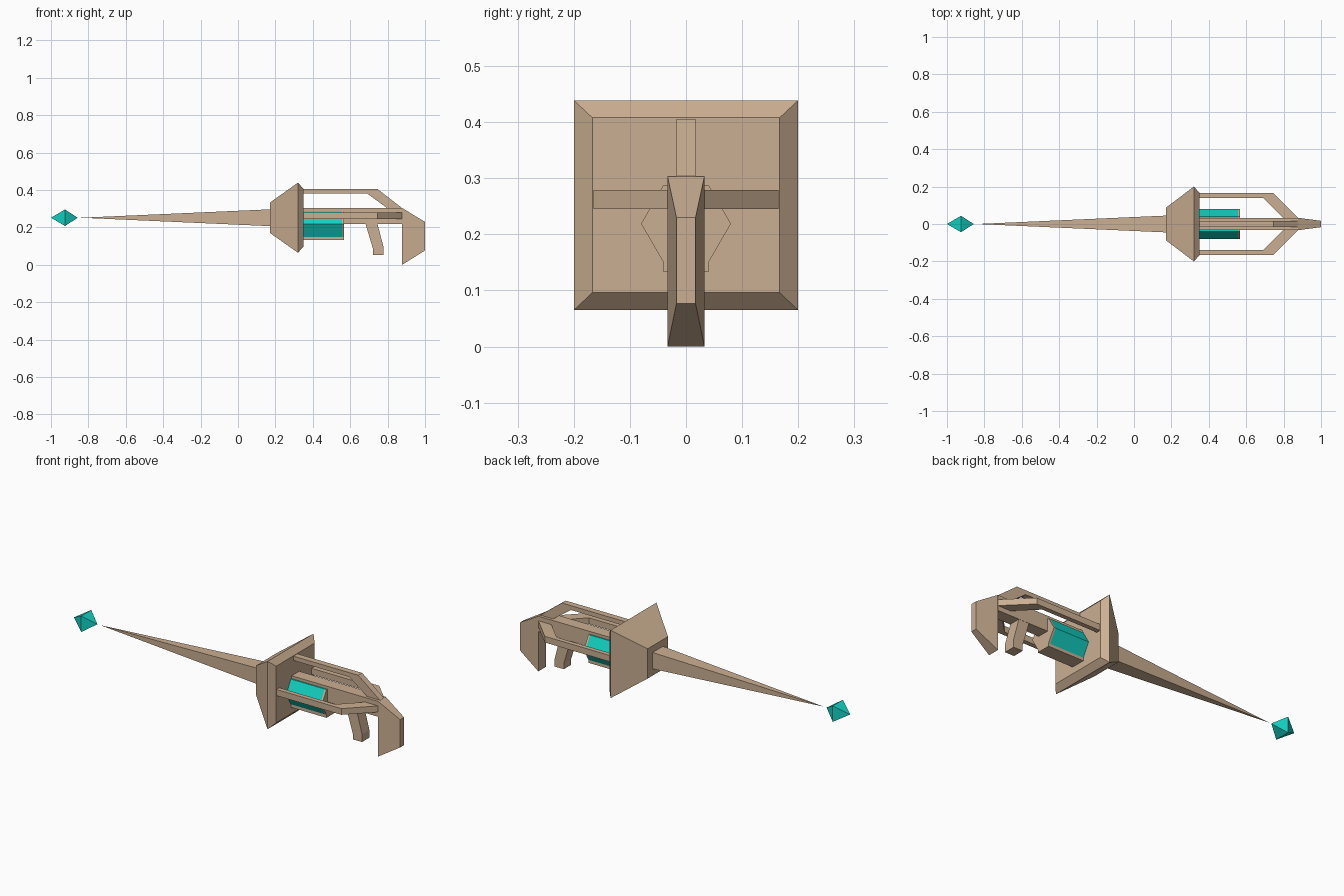
import bpy
import bmesh
from math import cos, sin, pi

if "Cube" in bpy.data.objects:
    bpy.data.objects.remove(bpy.data.objects["Cube"], do_unlink=True)


def material(name, color):
    m = bpy.data.materials.new(name)
    m.use_nodes = True
    m.diffuse_color = (*color, 1)
    m.node_tree.nodes["Principled BSDF"].inputs["Base Color"].default_value = (*color, 1)
    return m


tan = material("tan", (0.60, 0.43, 0.29))
teal = material("teal", (0.006, 0.64, 0.54))
AXIS_Z = 0.252


def finish(name, bm, mat):
    bmesh.ops.remove_doubles(bm, verts=bm.verts, dist=0.0001)
    bmesh.ops.recalc_face_normals(bm, faces=bm.faces)
    mesh = bpy.data.meshes.new(name)
    bm.to_mesh(mesh)
    bm.free()
    mesh.materials.append(mat)
    obj = bpy.data.objects.new(name, mesh)
    bpy.context.collection.objects.link(obj)
    return obj


def loft(name, sections, mat):
    """Rectangular sections (x, half width, z low, z high) joined along x."""
    bm = bmesh.new()
    rings = [[bm.verts.new((x, y, z)) for y, z in ((-w, lo), (w, lo), (w, hi), (-w, hi))]
             for x, w, lo, hi in sections]
    for a, b in zip(rings, rings[1:]):
        for i in range(4):
            j = (i + 1) % 4
            bm.faces.new((a[i], a[j], b[j], b[i]))
    bm.faces.new(rings[0])
    bm.faces.new(rings[-1])
    bmesh.ops.dissolve_degenerate(bm, edges=bm.edges, dist=0.0001)
    return finish(name, bm, mat)


def prism(name, outline, plane, low, high, mat):
    """Outline extruded at right angles to its plane."""
    place = {"xz": lambda u, v, d: (u, d, v),
             "xy": lambda u, v, d: (u, v, d),
             "yz": lambda u, v, d: (d, u, v)}[plane]
    bm = bmesh.new()
    a, b = ([bm.verts.new(place(u, v, d)) for u, v in outline] for d in (low, high))
    for i in range(len(a)):
        j = (i + 1) % len(a)
        bm.faces.new((a[i], a[j], b[j], b[i]))
    bm.faces.new(a)
    bm.faces.new(b)
    return finish(name, bm, mat)


def square(x, w, h=None):
    h = w if h is None else h
    return (x, w, AXIS_Z - h, AXIS_Z + h)


# Floating gem and long spike
loft("tip_gem", [square(-1, 0), square(-0.925, 0.044), square(-0.857, 0)], teal)
loft("spike", [square(-0.84, 0), square(0.175, 0.045)], tan)

# Flared guard
loft("guard", [square(0.172, 0.088, 0.082), square(0.32, 0.2, 0.187),
               square(0.35, 0.167, 0.156)], tan)

# Central body and tapered stock
loft("body", [(0.34, 0.033, 0.219, 0.304), (0.878, 0.033, 0.219, 0.304)], tan)
loft("stock", [(0.877, 0.033, 0, 0.304), (1, 0.017, 0.077, 0.23)], tan)

# Bent bars above and beside the body
prism("top_bar", [(0.34, 0.406), (0.745, 0.406), (0.877, 0.304), (0.797, 0.304),
                  (0.69, 0.382), (0.34, 0.382)], "xz", -0.017, 0.017, tan)
side = [(0.34, 0.165), (0.745, 0.165), (0.877, 0.033), (0.797, 0.033),
        (0.69, 0.14), (0.34, 0.14)]
for label, s in (("left", 1), ("right", -1)):
    prism(label + "_bar", [(x, s * y) for x, y in side], "xy", 0.245, 0.279, tan)

# Hexagonal energy cell with its end cap and lower rail
hexagon = [(0.08 * cos(k * pi / 3), 0.219 + 0.08 * sin(k * pi / 3)) for k in range(6)]
prism("energy_cell", hexagon, "yz", 0.34, 0.556, teal)
prism("cell_cap", hexagon, "yz", 0.556, 0.567, tan)
loft("cell_rail", [(0.34, 0.04, 0.133, 0.151), (0.567, 0.04, 0.133, 0.151)], tan)

# Hand grip
prism("grip", [(0.68, 0.225), (0.722, 0.085), (0.722, 0.053), (0.778, 0.053),
               (0.778, 0.096), (0.744, 0.225)], "xz", -0.032, 0.032, tan)
